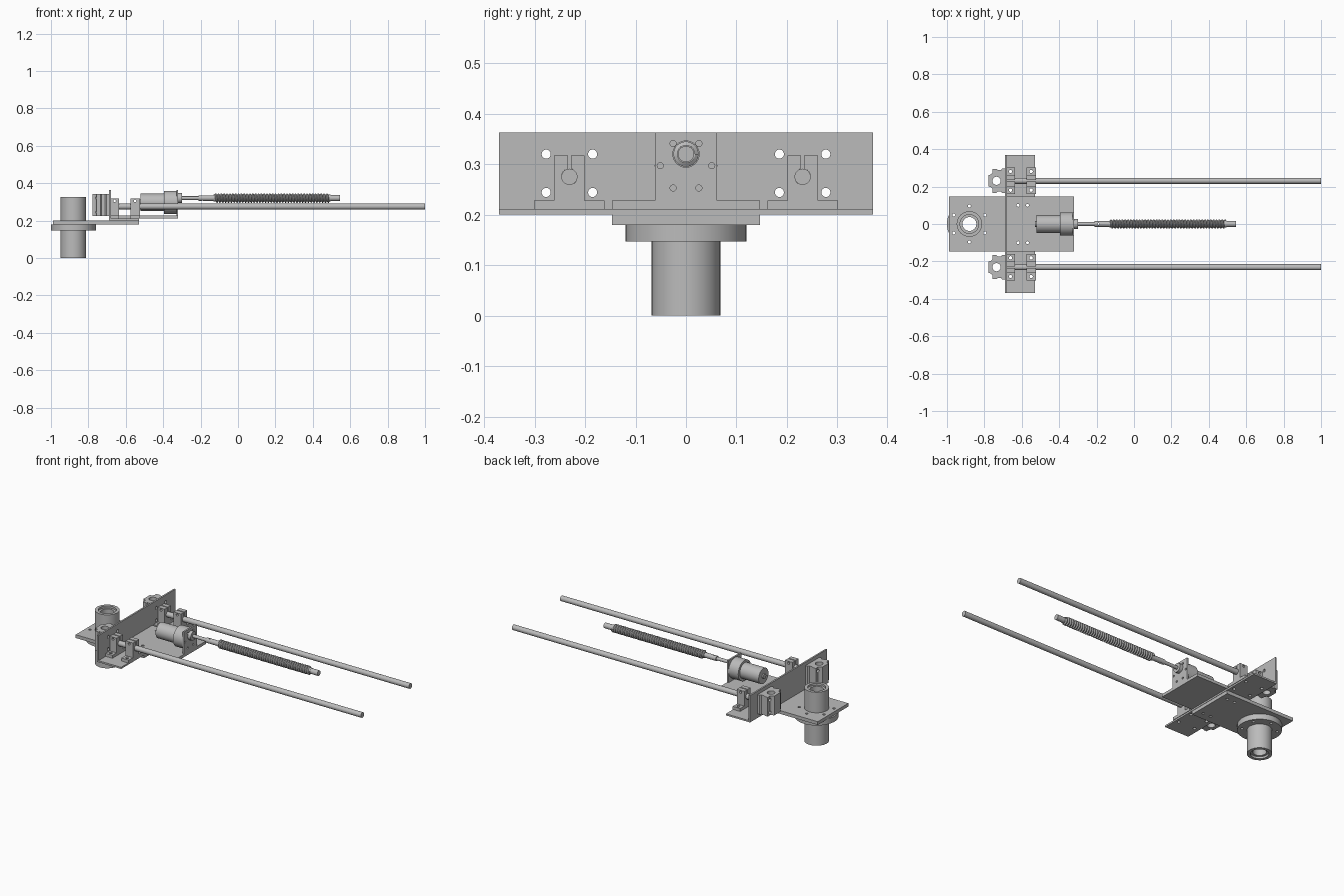
import bpy, bmesh, math
from mathutils import Matrix, Vector

if "Cube" in bpy.data.objects:
    bpy.data.objects.remove(bpy.data.objects["Cube"])

steel = bpy.data.materials.new("steel grey")
steel.use_nodes = True
GREY = (0.5, 0.5, 0.5, 1)
steel.diffuse_color = GREY
steel.node_tree.nodes["Principled BSDF"].inputs["Base Color"].default_value = GREY

ROD_Y, ROD_Z = 0.231, 0.275
BUSH_X = -0.88
GEAR_Z, SCREW_Z = 0.297, 0.32
SIDES = ((1, "left"), (-1, "right"))
parts = []


def finish(name, bm, keep=True):
    bmesh.ops.recalc_face_normals(bm, faces=bm.faces)
    mesh = bpy.data.meshes.new(name)
    bm.to_mesh(mesh)
    bm.free()
    obj = bpy.data.objects.new(name, mesh)
    bpy.context.collection.objects.link(obj)
    mesh.materials.append(steel)
    if keep:
        parts.append(obj)
    return obj


def box(name, x, y, z):
    bm = bmesh.new()
    size = Matrix.Diagonal((x[1] - x[0], y[1] - y[0], z[1] - z[0], 1))
    middle = Vector((sum(x), sum(y), sum(z))) / 2
    bmesh.ops.create_cube(bm, size=1, matrix=Matrix.Translation(middle) @ size)
    return finish(name, bm)


def prism(name, outline, shift):
    """Extrude a closed outline by a vector."""
    bm = bmesh.new()
    face = bm.faces.new([bm.verts.new(p) for p in outline])
    grown = bmesh.ops.extrude_face_region(bm, geom=[face])["geom"]
    verts = [v for v in grown if isinstance(v, bmesh.types.BMVert)]
    bmesh.ops.translate(bm, verts=verts, vec=shift)
    return finish(name, bm)


def lathe(name, profile, origin, axis, closed=False, steps=40):
    """Spin (radius, distance) pairs around the x or z axis."""
    bm = bmesh.new()
    loop = list(profile)
    if closed:
        loop.append(profile[0])
    rings = []
    for r, d in loop:
        ring = []
        for k in range(steps):
            a = math.tau * k / steps
            c, s = r * math.cos(a), r * math.sin(a)
            p = (d, c, s) if axis == "x" else (c, s, d)
            ring.append(bm.verts.new(Vector(p) + Vector(origin)))
        rings.append(ring)
    for a, b in zip(rings, rings[1:]):
        for k in range(steps):
            n = (k + 1) % steps
            bm.faces.new((a[k], a[n], b[n], b[k]))
    if closed:
        bmesh.ops.remove_doubles(bm, verts=bm.verts, dist=1e-5)
    else:
        bm.faces.new(rings[0])
        bm.faces.new(rings[-1])
    return finish(name, bm)


def drill(obj, holes):
    """Cut round holes given as (centre, axis, radius, length)."""
    bm = bmesh.new()
    turns = {"x": Matrix.Rotation(math.pi / 2, 4, "Y"),
             "y": Matrix.Rotation(math.pi / 2, 4, "X"),
             "z": Matrix.Identity(4)}
    for centre, axis, radius, length in holes:
        bmesh.ops.create_cone(bm, cap_ends=True, segments=20, radius1=radius,
                              radius2=radius, depth=length,
                              matrix=Matrix.Translation(centre) @ turns[axis])
    cutter = finish("hole_cutter", bm, keep=False)
    cutter.hide_render = True
    mod = obj.modifiers.new("holes", "BOOLEAN")
    mod.object, mod.operation, mod.solver = cutter, "DIFFERENCE", "EXACT"
    graph = bpy.context.evaluated_depsgraph_get()
    cut = bpy.data.meshes.new_from_object(obj.evaluated_get(graph))
    obj.modifiers.clear()
    obj.data = cut
    bpy.data.objects.remove(cutter)


# Hole patterns
bolt_circle = [((BUSH_X + 0.096 * math.cos(a), 0.096 * math.sin(a), 0.17), "z", 0.008, 0.2)
               for a in (math.radians(30 + 60 * k) for k in range(6))]
deck_holes = [((x, y, 0.2), "z", 0.008, 0.2) for x in (-0.62, -0.57) for y in (-0.1, 0.1)]
foot_holes = [((x, s * ROD_Y + d, 0.2), "z", 0.009, 0.2)
              for x in (-0.66, -0.55) for s, _ in SIDES for d in (-0.05, 0.05)]
block_holes = [((-0.73, s * ROD_Y + d, z), "x", 0.009, 0.3)
               for s, _ in SIDES for d in (-0.046, 0.046) for z in (0.244, 0.32)]

# Base plate and flanged bushing
plate = box("base_plate", (-0.99, -0.53), (-0.147, 0.147), (0.18, 0.2))
drill(plate, bolt_circle + deck_holes + [((BUSH_X, 0, 0.19), "z", 0.066, 0.1)])
bushing = lathe("flanged_bushing",
                [(0.037, 0.012), (0.05, 0.012), (0.05, 0), (0.068, 0), (0.068, 0.147),
                 (0.12, 0.147), (0.12, 0.18), (0.068, 0.18), (0.068, 0.325),
                 (0.05, 0.325), (0.05, 0.313), (0.037, 0.313)],
                (BUSH_X, 0, 0), "z", closed=True, steps=48)
drill(bushing, bolt_circle)

# Angle bracket across the base
angle = prism("angle_bracket",
              [(x, -0.37, z) for x, z in ((-0.69, 0.2), (-0.528, 0.2), (-0.528, 0.21),
                                          (-0.68, 0.21), (-0.68, 0.363), (-0.69, 0.363))],
              (0, 0.74, 0))
drill(angle, deck_holes + foot_holes + block_holes)

# Motor bracket: deck and upright face
deck = box("motor_deck", (-0.68, -0.32), (-0.147, 0.147), (0.21, 0.228))
drill(deck, deck_holes)
face = box("motor_face_plate", (-0.33, -0.32), (-0.061, 0.061), (0.225, 0.363))
drill(face, [((-0.325, 0.051 * math.cos(a), GEAR_Z + 0.051 * math.sin(a)), "x", 0.006, 0.1)
             for a in (math.pi / 3 * k for k in range(6))])

# Gear motor
lathe("gear_motor", [(0.015, -0.53), (0.015, -0.522), (0.047, -0.522), (0.047, -0.395),
                     (0.062, -0.395), (0.062, -0.33)], (0, 0, GEAR_Z), "x")

# Output shaft and coupler
lathe("drive_shaft", [(0.027, -0.335), (0.027, -0.3), (0.01, -0.3), (0.01, -0.21),
                      (0.015, -0.21), (0.015, -0.125)], (0, 0, SCREW_Z), "x", steps=24)
drill(parts[-1], [((-0.19, 0, SCREW_Z), "z", 0.005, 0.1)])

# Lead screw: plain core with a helical thread swept around it
lathe("screw_core", [(0.018, -0.13), (0.018, 0.495), (0.016, 0.495), (0.016, 0.545)],
      (0, 0, SCREW_Z), "x", steps=24)
turns, steps = 40, 20
pitch = 0.61 / turns
tooth = ((0.018, 0), (0.025, 0.3), (0.025, 0.6), (0.018, 0.9))
bm = bmesh.new()
rows = []
for k in range(turns * steps + 1):
    a = math.tau * k / steps
    rows.append([bm.verts.new((-0.13 + pitch * (k / steps + t), r * math.cos(a),
                               SCREW_Z + r * math.sin(a))) for r, t in tooth])
for a, b in zip(rows, rows[1:]):
    for i in range(len(tooth) - 1):
        bm.faces.new((a[i], a[i + 1], b[i + 1], b[i]))
bm.faces.new(rows[0])
bm.faces.new(rows[-1])
finish("screw_thread", bm)

for s, side in SIDES:
    cy = s * ROD_Y
    # Guide rod
    lathe(side + "_guide_rod", [(0.016, -0.685), (0.016, 1.0)], (0, cy, ROD_Z), "x", steps=24)

    # Split clamps that hold the rod
    half = ((0.07, 0.21), (0.07, 0.228), (0.03, 0.228), (0.03, 0.317),
            (0.003, 0.317), (0.003, 0.285))
    for where, cx in (("rear", -0.66), ("front", -0.55)):
        outline = [(cx - 0.025, cy + y, z) for y, z in half]
        outline += [(cx - 0.025, cy - y, z) for y, z in reversed(half)]
        clamp = prism(f"{side}_{where}_rod_clamp", outline, (0.05, 0, 0))
        drill(clamp, [((cx, cy, ROD_Z), "x", 0.0161, 0.2), ((cx, cy, 0.305), "y", 0.007, 0.2)]
              + foot_holes)

    # Linear bearing block behind the angle bracket
    half = ((-0.69, 0.066), (-0.704, 0.066), (-0.71, 0.058), (-0.73, 0.058),
            (-0.735, 0.064), (-0.757, 0.064), (-0.757, 0.042), (-0.765, 0.034), (-0.777, 0.03))
    outline = [(x, cy + y, 0.225) for x, y in half]
    outline += [(x, cy - y, 0.225) for x, y in reversed(half)]
    block = prism(side + "_bearing_block", outline, (0, 0, 0.117))
    drill(block, [((-0.735, cy, 0.28), "z", 0.022, 0.3)] + block_holes)

# Smooth round faces, keep hard edges
bpy.ops.object.select_all(action="DESELECT")
for obj in parts:
    obj.select_set(True)
bpy.context.view_layer.objects.active = parts[0]
bpy.ops.object.shade_smooth_by_angle(angle=math.radians(30))
